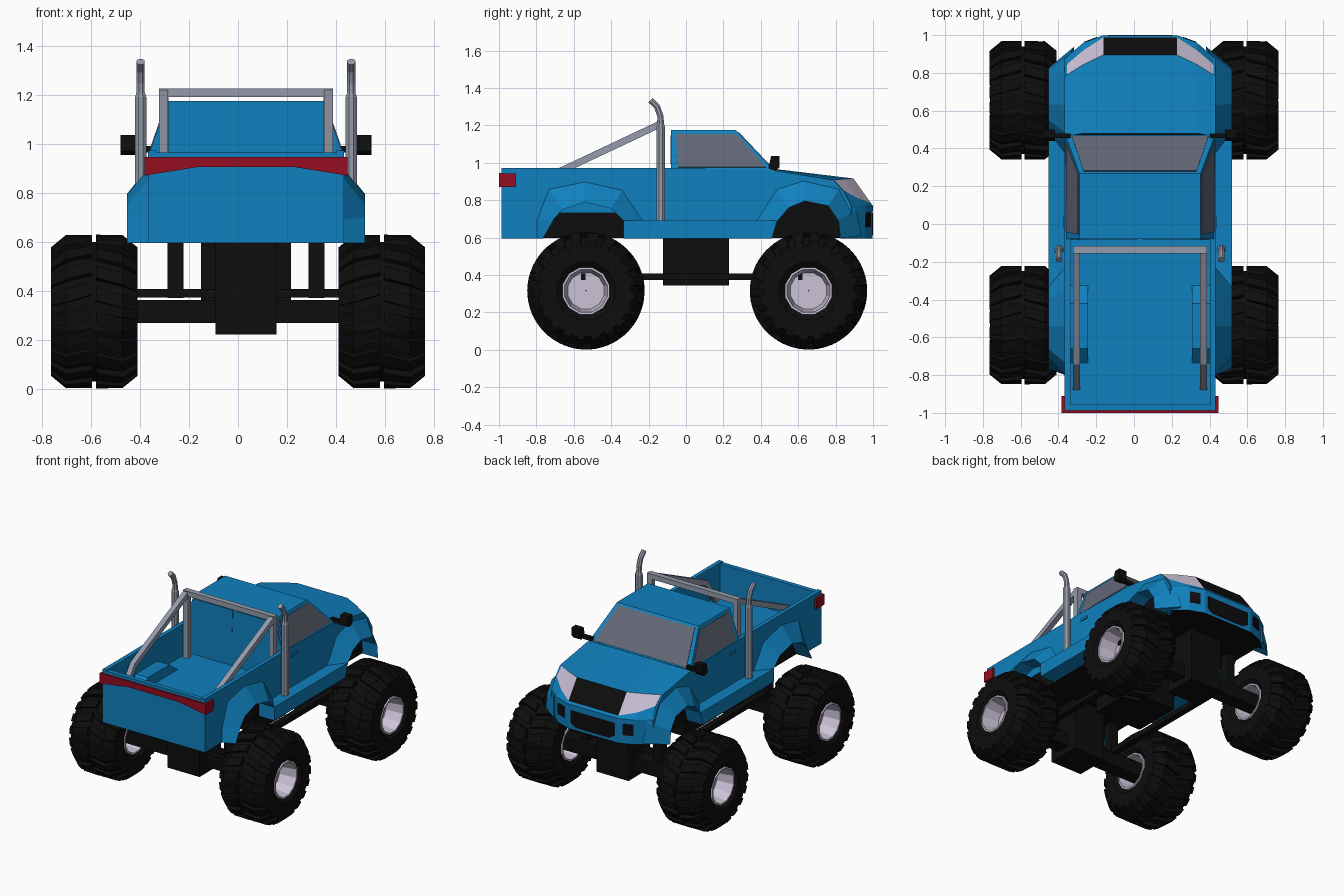
import bpy, bmesh, math
from mathutils import Vector

if "Cube" in bpy.data.objects:
    bpy.data.objects.remove(bpy.data.objects["Cube"])

CX = 0.0325  # the body sits slightly off the wheel centre line


def colour(name, *rgb):
    m = bpy.data.materials.new(name)
    m.diffuse_color = (*rgb, 1)
    m.use_nodes = True
    m.node_tree.nodes["Principled BSDF"].inputs["Base Color"].default_value = m.diffuse_color
    return m


BLUE = colour("blue_paint", 0.005, 0.22, 0.52)
BLACK = colour("black_rubber", 0.004, 0.004, 0.004)
RED = colour("red_lamp", 0.30, 0.004, 0.015)
LILAC = colour("pale_lilac", 0.60, 0.54, 0.68)
STEEL = colour("grey_steel", 0.30, 0.33, 0.41)
GLASS = colour("grey_glass", 0.125, 0.135, 0.18)


def add(bm, secs, rule=None, wrap=False):
    """Skin a row of closed rings; cap the ends unless wrapped."""
    rows = [[bm.verts.new(p) for p in s] for s in secs]
    n, k = len(rows), len(rows[0])
    for i in range(n if wrap else n - 1):
        a, b = rows[i], rows[(i + 1) % n]
        for j in range(k):
            f = bm.faces.new((a[j], a[(j + 1) % k], b[(j + 1) % k], b[j]))
            f.material_index = rule(i, j) if rule else 0
    if not wrap:
        bm.faces.new(rows[0])
        bm.faces.new(rows[-1])


def obj(name, bm, mats, off=CX, mirror=False):
    bmesh.ops.recalc_face_normals(bm, faces=bm.faces)
    me = bpy.data.meshes.new(name)
    bm.to_mesh(me)
    bm.free()
    for m in mats:
        me.materials.append(m)
    o = bpy.data.objects.new(name, me)
    o.location.x = off
    bpy.context.collection.objects.link(o)
    if mirror:
        md = o.modifiers.new("mirror", 'MIRROR')
        md.use_mirror_merge = False
    return o


def loft(name, secs, *mats, rule=None, off=CX, mirror=False):
    bm = bmesh.new()
    add(bm, secs, rule)
    return obj(name, bm, mats, off, mirror)


def prism(name, yz, x0, x1, mat, mirror=False):
    return loft(name, [[(x, y, z) for y, z in yz] for x in (x0, x1)], mat, mirror=mirror)


def box(name, x, y, z, mat, mirror=False, off=CX):
    ring = [(y[0], z[0]), (y[1], z[0]), (y[1], z[1]), (y[0], z[1])]
    return loft(name, [[(a, *p) for p in ring] for a in x], mat, mirror=mirror, off=off)


def plate(name, quad, u, v, mat, mirror=False):
    """Thin plate lying on part of a four-cornered face."""
    a, b, c, d = map(Vector, quad)
    n = (b - a).cross(d - a).normalized() * 0.004
    pts = [a.lerp(b, s).lerp(d.lerp(c, s), t) for s, t in
           ((u[0], v[0]), (u[1], v[0]), (u[1], v[1]), (u[0], v[1]))]
    return loft(name, [[p + n for p in pts], [p - n for p in pts]], mat, mirror=mirror)


def tube(name, pts, square=False, mirror=True):
    """Pipe along (x, y, z, radius) points in the x = const plane."""
    k = 4 if square else 8
    secs = []
    for i, (x, y, z, r) in enumerate(pts):
        p, q = pts[max(i - 1, 0)], pts[min(i + 1, len(pts) - 1)]
        t = Vector((0, q[1] - p[1], q[2] - p[2])).normalized()
        s = t.cross(Vector((1, 0, 0)))
        secs.append([Vector((x, y, z)) + r * (Vector((1, 0, 0)) * math.cos(w) + s * math.sin(w))
                     for w in [2 * math.pi * (j + .5) / k for j in range(k)]])
    return loft(name, secs, STEEL, mirror=mirror)


# Wheels: faceted tyre with chevron lugs, and a rim dished on both sides
def polar(x, r, a):
    return (x, r * math.cos(a), r * math.sin(a))


def lathe(bm, half, n=12):
    ring = half + [(-x, r) for x, r in reversed(half)]
    add(bm, [[polar(x, r, 2 * math.pi * (i + .5) / n) for x, r in ring] for i in range(n)], wrap=True)


tyre = bmesh.new()
lathe(tyre, [(.15, .128), (.176, .16), (.176, .25), (.115, .295)])
for i in range(20):
    for s in (-1, 1):
        a0 = 2 * math.pi * (i + (0.25 if s > 0 else 0)) / 20
        add(tyre, [[polar(s * x, r - dr, a0 + a + w) for dr, w in
                    ((.035, -.09), (0, -.09), (0, .09), (.035, .09))]
                   for x, r, a in ((.008, .314, 0), (.115, .313, .10), (.177, .262, .13))])
rim = bmesh.new()
lathe(rim, [(.165, .13), (.165, .118), (.045, .10), (.045, .002)])
parts = [obj("tyre", tyre, [BLACK], 0), obj("rim", rim, [LILAC], 0)]
first = True
for y in (-0.535, 0.655):
    for x in (-0.587, 0.587):
        for p in parts:
            o = p if first else p.copy()
            if not first:
                bpy.context.collection.objects.link(o)
            o.location = (x, y, .315)
        first = False

# Axles, struts and chassis
for y, ty, tag in ((-.535, -.55, "rear"), (.655, .61, "front")):
    box(tag + "_axle", (-.58, .58), (y - .05, y + .05), (.268, .363), BLACK, off=0)
    box(tag + "_tie_bar", (-.64, .64), (ty - .012, ty + .012), (.372, .408), BLACK, off=0)
    box(tag + "_differential", (-.125, .125), (y - .12, y + .12), (.222, .61), BLACK)
    box(tag + "_strut", (.255, .32), (y - .03, y + .03), (.37, .62), BLACK, mirror=True)
box("gearbox", (-.184, .184), (-.123, .23), (.345, .61), BLACK)
box("side_link", (.265, .31), (-.55, .66), (.372, .408), BLACK, mirror=True)
box("underbody", (-.365, .365), (-.96, .88), (.598, .735), BLACK)
box("engine_bay", (-.365, .365), (0, .84), (.73, .82), BLACK)

# Body sides with wheel openings, shared with the arches
rear_open = [(-.765, .595), (-.705, .70), (-.66, .75), (-.54, .79), (-.40, .755), (-.335, .69), (-.335, .595)]
front_open = [(.46, .595), (.49, .69), (.55, .76), (.635, .795), (.76, .77), (.815, .69), (.825, .595)]
top = [(.885, .595), (.885, .77), (.84, .85), (.79, .908), (.46, .96), (-.08, .972), (-.987, .972), (-.987, .595)]
prism("body_side", top + rear_open + front_open, .37, .40, BLUE, mirror=True)

rear_out = [(-.80, .595), (-.80, .69), (-.735, .86), (-.54, .90), (-.34, .855), (-.23, .69), (-.23, .595)]
front_out = [(.375, .595), (.375, .69), (.485, .86), (.63, .905), (.82, .86), (.91, .75), (.94, .61)]
for tag, outer, inner in (("rear", rear_out, rear_open), ("front", front_out, front_open)):
    secs = []
    for o, i in zip(outer, inner):
        x = .398 if o[0] < .85 else .398 - (o[0] - .85) * .55
        secs.append([(x, *o), (.486, *i), (.36, *i)])
    loft(tag + "_wheel_arch", secs, BLUE, mirror=True)
prism("running_board", [(-.335, .595), (.46, .595), (.485, .69), (-.335, .69)], .38, .486, BLUE, mirror=True)

# Load bed
box("bed_floor", (-.375, .375), (-.97, -.05), (.73, .75), BLUE)
box("tailgate", (-.40, .40), (-.987, -.955), (.595, .965), BLUE)
box("bed_front_wall", (-.385, .385), (-.08, -.05), (.73, .968), BLUE)
prism("bed_wheel_box", [(-.74, .745), (-.66, .82), (-.42, .82), (-.32, .745)], .275, .375, BLUE, mirror=True)
lamp = [(-.415, .945), (.415, .945), (.415, .87), (.198, .905), (-.198, .905), (-.415, .87)]
loft("tail_lamp_strip", [[(x, y, z) for x, z in lamp] for y in (-1.0, -.985)], RED)
box("tail_lamp_end", (.398, .415), (-.999, -.91), (.87, .943), RED, mirror=True)

# Cab with glass
x0, x1, yb, z0, z1 = .395, .32, -.08, .96, 1.175
loft("cab", [[(-x, yb, z), (x, yb, z), (x, y, z), (-x, y, z)] for x, y, z in
             ((x0, .47, z0), (x1, .267, z1))], BLUE)
plate("windscreen", [(-x0, .47, z0), (x0, .47, z0), (x1, .267, z1), (-x1, .267, z1)],
      (.04, .96), (.03, .94), GLASS)
plate("side_window", [(x0, yb, z0), (x0, .47, z0), (x1, .267, z1), (x1, yb, z1)],
      (.07, .95), (.07, .90), GLASS, mirror=True)
plate("rear_window", [(0, yb, z0), (x0, yb, z0), (x1, yb, z1), (0, yb, z1)],
      (.05, .95), (.14, .86), BLUE, mirror=True)
box("door_handle", (.39, .408), (-.02, .04), (.903, .922), BLUE, mirror=True)

# Bonnet and nose: rings across x, from centre column to corner
cols = [
    (.195, [(.48, .966), (.895, .916), (.988, .785), (.999, .77), (.996, .595)]),
    (.30, [(.48, .964), (.845, .913), (.92, .81), (.96, .77), (.957, .595)]),
    (.388, [(.465, .957), (.79, .908), (.845, .85), (.885, .77), (.885, .595)])]
ring = lambda x, c: [(x, *p) for p in c + [(.87, .595), (.84, .80)]]
secs = [ring(-x, c) for x, c in reversed(cols)] + [ring(x, c) for x, c in cols]


def nose_rule(i, j):
    if j == 1:
        return 1 if i == 2 else 2   # grille in the middle, headlamps beside it
    return 1 if j >= 4 else 0       # dark underside


loft("bonnet_and_nose", secs, BLUE, BLACK, LILAC, rule=nose_rule)
lower = [(-.17, .64), (-.13, .615), (.13, .615), (.17, .64), (.17, .73), (-.17, .73)]
loft("lower_grille", [[(x, y, z) for x, z in lower] for y in (.99, 1.0)], BLACK)
plate("fog_lamp", [(.195, .996, .595), (.30, .957, .595), (.30, .96, .77), (.195, .999, .77)],
      (.30, .95), (.35, .80), BLACK, mirror=True)

# Mirrors
prism("door_mirror", [(.44, .97), (.455, 1.035), (.50, 1.035), (.50, .975), (.48, .955)], .45, .512, BLACK, mirror=True)
box("mirror_arm", (.37, .46), (.455, .48), (.965, .99), BLACK, mirror=True)

# Roll bar and exhaust stacks
box("roll_bar_top", (-.355, .355), (-.155, -.117), (1.19, 1.226), STEEL)
box("roll_bar_post", (.317, .355), (-.155, -.117), (.74, 1.20), STEEL, mirror=True)
tube("roll_bar_brace", [(.336, -.135, 1.208, .026), (.336, -.735, .925, .026), (.336, -.865, .745, .026)], square=True)
tube("exhaust_stack", [(.43, -.135, .68, .025), (.43, -.135, 1.19, .025), (.43, -.135, 1.21, .018),
                       (.43, -.137, 1.25, .018), (.43, -.155, 1.30, .018), (.43, -.19, 1.335, .018)])
